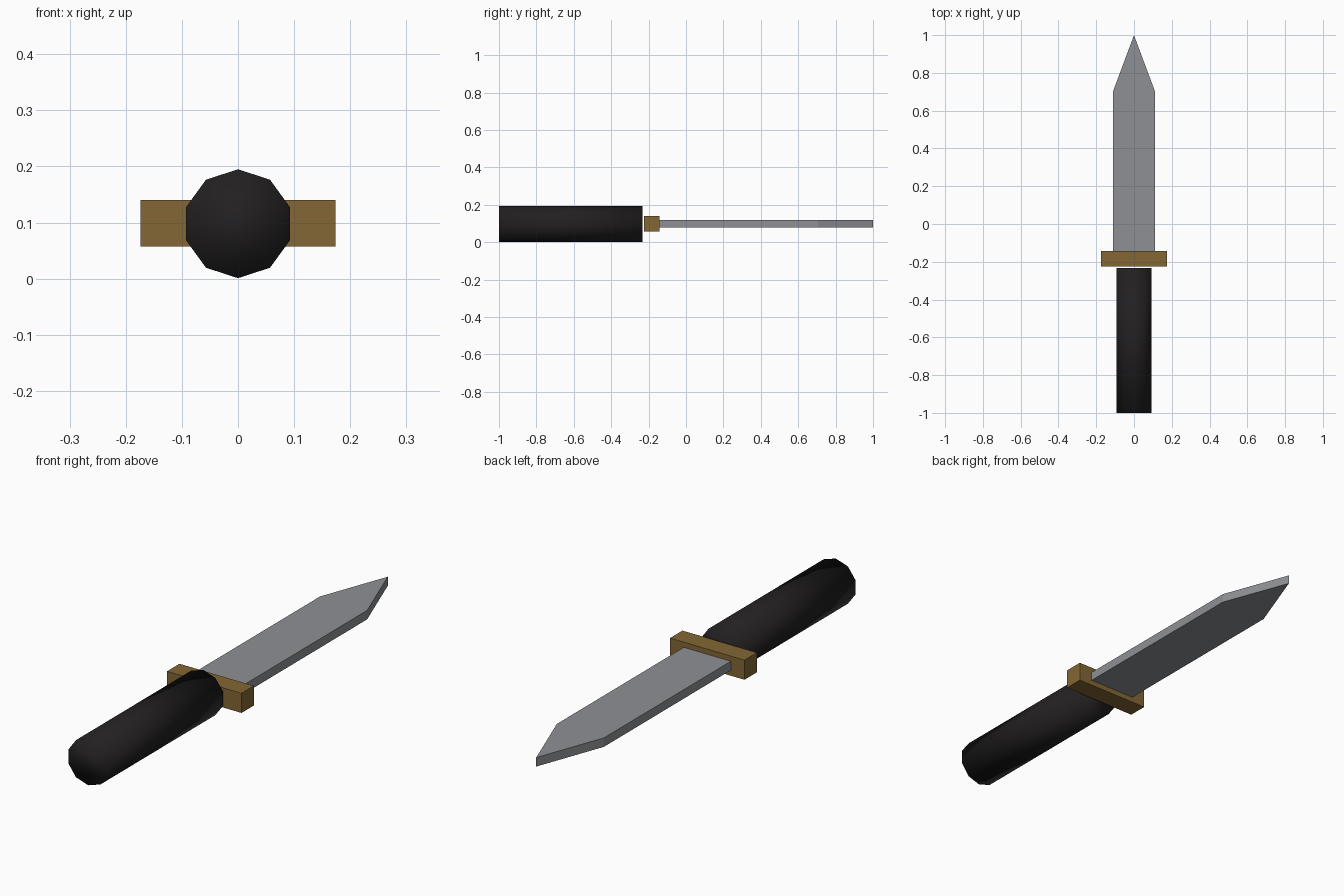
import bpy, bmesh
from math import sin, cos, pi
from mathutils import Vector

if "Cube" in bpy.data.objects:
    bpy.data.objects.remove(bpy.data.objects["Cube"])


def material(name, rgb):
    m = bpy.data.materials.new(name)
    m.diffuse_color = (*rgb, 1)
    m.use_nodes = True
    m.node_tree.nodes["Principled BSDF"].inputs["Base Color"].default_value = m.diffuse_color
    return m


def prism(name, profile, direction, mat=None, smooth=False):
    """Extrude a closed profile of 3D points along a vector."""
    bm = bmesh.new()
    face = bm.faces.new([bm.verts.new(p) for p in profile])
    ext = bmesh.ops.extrude_face_region(bm, geom=[face], use_keep_orig=True)
    top = [v for v in ext["geom"] if isinstance(v, bmesh.types.BMVert)]
    bmesh.ops.translate(bm, verts=top, vec=Vector(direction))
    bmesh.ops.recalc_face_normals(bm, faces=bm.faces[:])
    for f in bm.faces:
        f.smooth = smooth
    me = bpy.data.meshes.new(name)
    bm.to_mesh(me)
    bm.free()
    ob = bpy.data.objects.new(name, me)
    bpy.context.collection.objects.link(ob)
    if mat:
        me.materials.append(mat)
    return ob


Z = 0.098  # height of the long axis

# Handle: ten-sided grip with a corner pointing up
R, SIDES = 0.097, 10
grip = [(R * sin(2 * pi * i / SIDES), -1.0, Z + R * cos(2 * pi * i / SIDES))
        for i in range(SIDES)]
prism("handle", grip, (0, 0.768, 0), material("black_grip", (0.016, 0.014, 0.015)), True)

# Guard: brass cross block
guard = [(-0.174, y, 0.057) if s < 0 else (0.174, y, 0.057)
         for s, y in ((-1, -0.225), (1, -0.225), (1, -0.142), (-1, -0.142))]
prism("guard", guard, (0, 0, 0.083), material("brass", (0.23, 0.135, 0.035)))

# Blade: flat plate with a pointed tip
blade = [(-0.11, -0.142), (0.11, -0.142), (0.11, 0.705), (0, 1.0), (-0.11, 0.705)]
prism("blade", [(x, y, 0.08) for x, y in blade], (0, 0, 0.038),
      material("steel", (0.27, 0.28, 0.30)))
